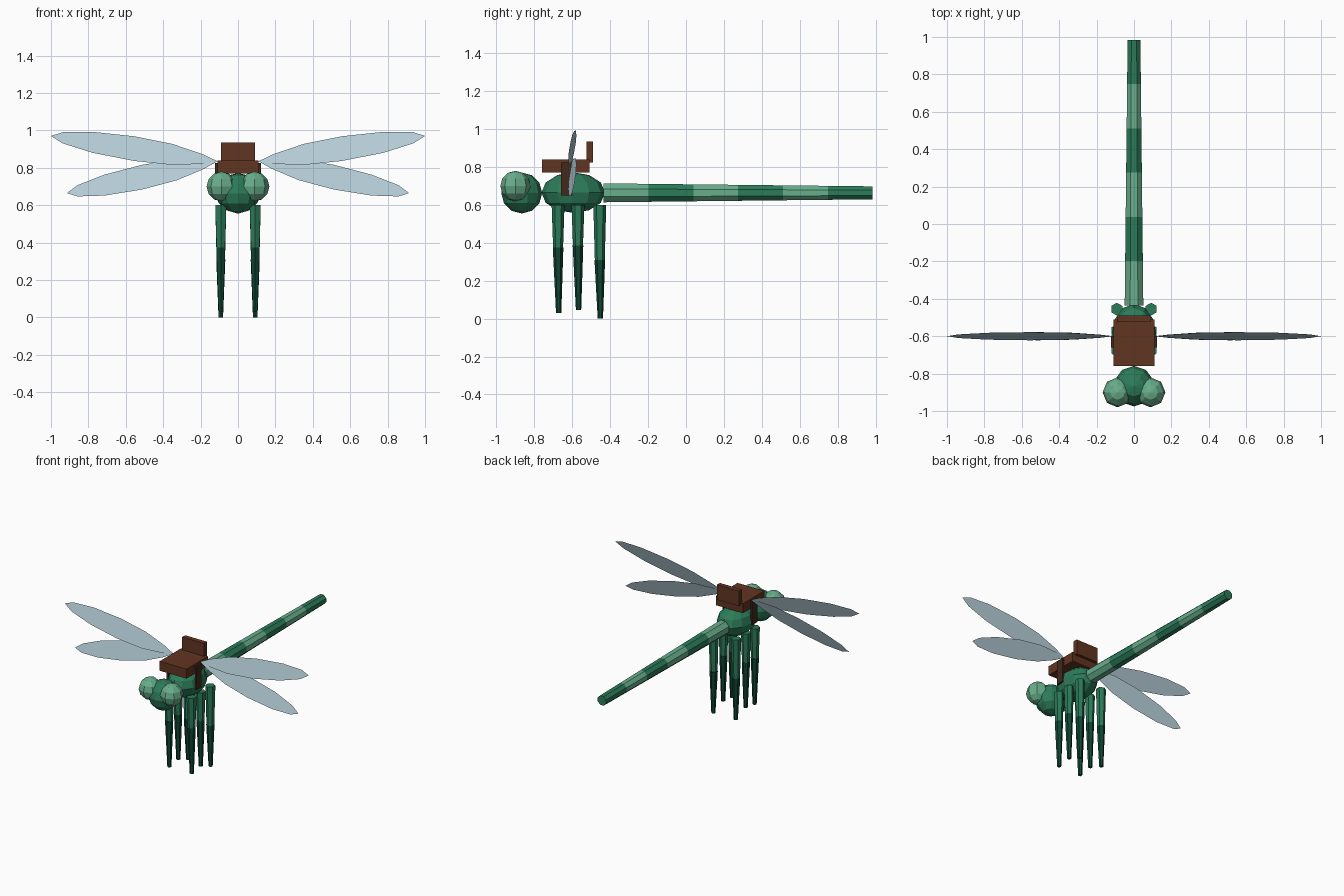
import bpy, bmesh, math
from mathutils import Matrix, Vector

cube = bpy.data.objects.get("Cube")
if cube:
    bpy.data.objects.remove(cube, do_unlink=True)


def material(name, rgb):
    m = bpy.data.materials.new(name)
    m.use_nodes = True
    m.diffuse_color = (*rgb, 1)
    m.node_tree.nodes["Principled BSDF"].inputs["Base Color"].default_value = (*rgb, 1)
    return m


GREEN = material("body green", (0.025, 0.2, 0.1))
LIGHT = material("light green", (0.14, 0.42, 0.26))
DARK = material("dark green", (0.005, 0.06, 0.033))
BROWN = material("saddle brown", (0.12, 0.035, 0.015))
STRAP = material("strap brown", (0.055, 0.022, 0.012))
WING = material("pale blue wing", (0.46, 0.61, 0.68))


def finish(name, bm, mat):
    mesh = bpy.data.meshes.new(name)
    bm.to_mesh(mesh)
    bm.free()
    mesh.materials.append(mat)
    obj = bpy.data.objects.new(name, mesh)
    bpy.context.collection.objects.link(obj)
    return obj


def ball(name, mat, centre, radii, segments=10, rings=6):
    bm = bmesh.new()
    place = Matrix.Translation(centre) @ Matrix.Diagonal((*radii, 1))
    bmesh.ops.create_uvsphere(bm, u_segments=segments, v_segments=rings, radius=1, matrix=place)
    return finish(name, bm, mat)


def box(name, mat, low, high):
    bm = bmesh.new()
    low, high = Vector(low), Vector(high)
    place = Matrix.Translation((low + high) / 2) @ Matrix.Diagonal((*(high - low), 1))
    bmesh.ops.create_cube(bm, size=1, matrix=place)
    return finish(name, bm, mat)


def tube(name, mat, start, end, r_start, r_end, sides, twist=0):
    """Tapered prism between two points."""
    bm = bmesh.new()
    start, end = Vector(start), Vector(end)
    axis = end - start
    place = (Matrix.Translation((start + end) / 2)
             @ axis.to_track_quat('Z', 'Y').to_matrix().to_4x4()
             @ Matrix.Rotation(twist, 4, 'Z'))
    bmesh.ops.create_cone(bm, cap_ends=True, segments=sides, radius1=r_start,
                          radius2=r_end, depth=axis.length, matrix=place)
    return finish(name, bm, mat)


# Flat blade outline: fraction along the wing, half width
BLADE = [(0.09, 0.026), (0.27, 0.056), (0.5, 0.066), (0.75, 0.056), (0.93, 0.03)]


def wing(name, side, tip_x, tip_z):
    root, tip = Vector((0.11, -0.6, 0.835)), Vector((tip_x, -0.6, tip_z))
    chord = Vector((0, 0.33, 1))
    upper = [root.lerp(tip, t) + chord * w for t, w in BLADE]
    lower = [root.lerp(tip, t) - chord * w for t, w in BLADE]
    outline = [root, *lower, tip, *reversed(upper)]
    if side < 0:
        outline = [Vector((-p.x, p.y, p.z)) for p in reversed(outline)]
    bm = bmesh.new()
    bm.faces.new([bm.verts.new(p) for p in outline])
    return finish(name, bm, WING)


# Head and thorax
ball("head", GREEN, (0, -0.867, 0.663), (0.108, 0.108, 0.108))
ball("thorax", GREEN, (0, -0.595, 0.665), (0.12, 0.168, 0.107), 12, 6)

# Banded tail
SEGMENTS = 6
tail_start, tail_end = Vector((0, -0.435, 0.664)), Vector((0, 0.985, 0.664))
for i in range(SEGMENTS):
    a, b = i / SEGMENTS, (i + 1) / SEGMENTS
    tube(f"tail_segment_{i + 1}", GREEN if i % 2 else LIGHT,
         tail_start.lerp(tail_end, a), tail_start.lerp(tail_end, b),
         0.054 - 0.017 * a, 0.054 - 0.017 * b, 8, math.pi / 8)

# Saddle
box("seat", BROWN, (-0.11, -0.76, 0.77), (0.11, -0.51, 0.84))
box("seat_back", BROWN, (-0.09, -0.525, 0.825), (0.09, -0.49, 0.935))

# Legs: y position, knee height, foot height
LEGS = {"front": (-0.675, 0.365, 0.03), "middle": (-0.57, 0.375, 0.045), "rear": (-0.455, 0.3, 0.0)}

for side, label in ((1, "left"), (-1, "right")):
    ball(f"{label}_eye", LIGHT, (side * 0.088, -0.9, 0.7), (0.08, 0.08, 0.08), 8, 6)
    box(f"{label}_strap", STRAP, (side * 0.115 - 0.007, -0.66, 0.65),
        (side * 0.115 + 0.007, -0.6, 0.825))
    wing(f"{label}_upper_wing", side, 1.0, 0.97)
    wing(f"{label}_lower_wing", side, 0.915, 0.665)
    for pos, (y, knee, foot) in LEGS.items():
        x = side * 0.092
        tube(f"{label}_{pos}_upper_leg", GREEN, (x, y, 0.6), (x, y, knee), 0.034, 0.026, 6)
        tube(f"{label}_{pos}_lower_leg", DARK, (x, y, knee + 0.01), (x, y + 0.003, foot),
             0.028, 0.014, 6)
